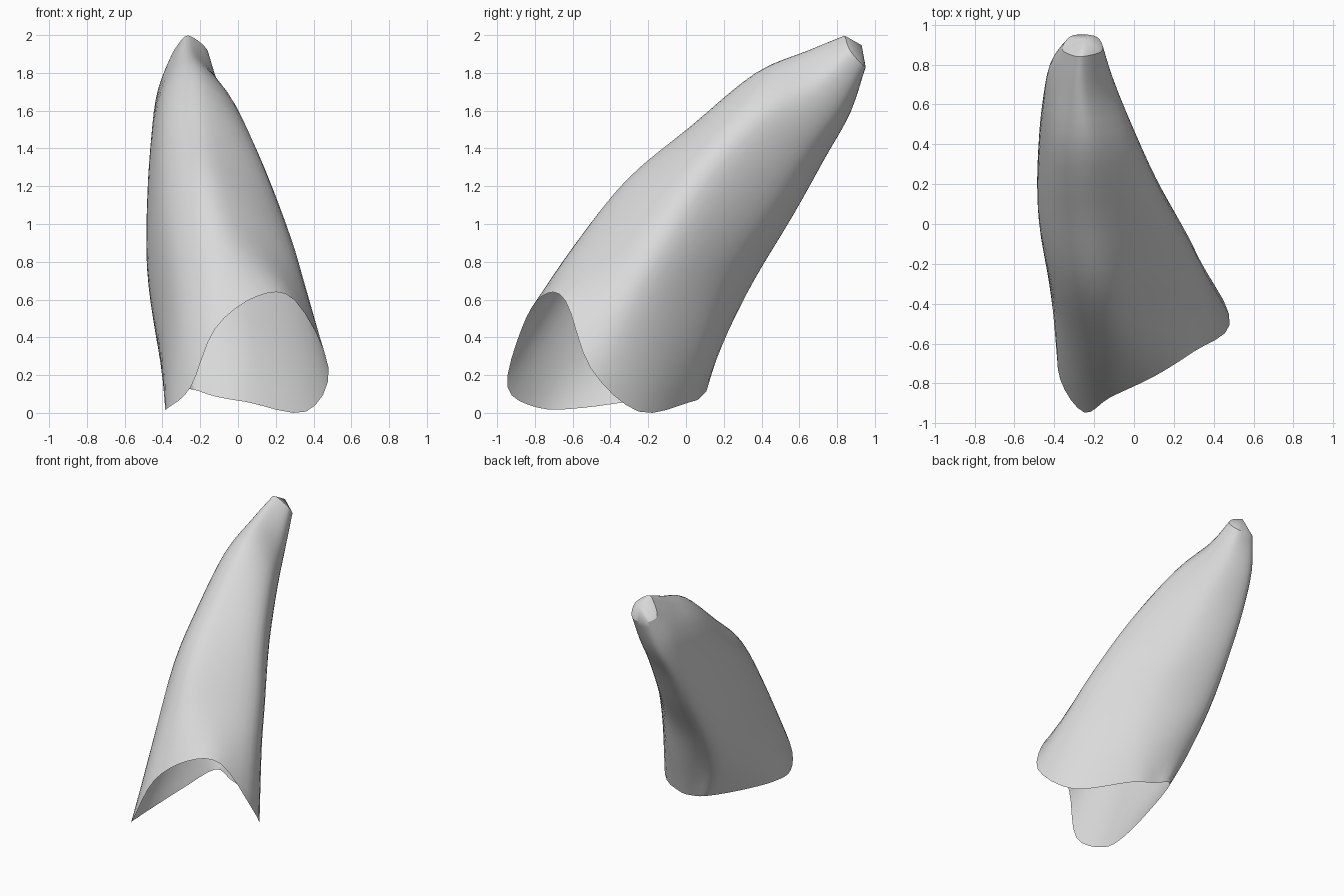
import bpy
import bmesh
from mathutils import Vector

cube = bpy.data.objects.get("Cube")
if cube:
    bpy.data.objects.remove(cube, do_unlink=True)

RING_STEPS = 48
LENGTH_STEPS = 4


def spline(a, b, c, d, t):
    """Point between b and c on a smooth curve through all four."""
    return 0.5 * (2 * b + (c - a) * t + (2 * a - 5 * b + 4 * c - d) * t ** 2
                  + (3 * b - a - 3 * c + d) * t ** 3)


def closed_ring(anchors):
    """Smooth closed loop through the anchors, always with the same point count."""
    points = [Vector(p) for p in anchors]
    count = len(points)
    per_side = RING_STEPS // count
    return [spline(points[i - 1], points[i], points[(i + 1) % count],
                   points[(i + 2) % count], step / per_side)
            for i in range(count) for step in range(per_side)]


def loft(rings):
    """Smooth rows of points running through the rings."""
    rows = []
    last = len(rings) - 1
    for k in range(last):
        before, after = max(k - 1, 0), min(k + 2, last)
        for step in range(LENGTH_STEPS):
            t = step / LENGTH_STEPS
            rows.append([spline(rings[before][i], rings[k][i], rings[k + 1][i],
                                rings[after][i], t) for i in range(RING_STEPS)])
    rows.append(rings[last])
    return rows


# Open rim: arched at the front, with a long prong at each side
rim = [(.1, -.765, .62), (.3, -.64, .6), (.48, -.505, .24), (.36, -.25, .01),
       (.05, .02, .06), (-.12, .08, .09), (-.26, .09, .13), (-.33, -.2, .08),
       (-.38, -.55, .03), (-.37, -.78, .03), (-.25, -.945, .14), (-.12, -.87, .45)]

# Sections up to the tip: upper front, +x ridge, back, -x back corner,
# -x wall, -x front
sections = [
    [(-.04, -.54, .94), (.36, -.29, .66), (.07, .09, .36),
     (-.35, .17, .38), (-.43, -.25, .42), (-.3, -.63, .62)],
    [(-.12, -.3, 1.24), (.28, -.13, .93), (.02, .22, .72),
     (-.4, .36, .72), (-.48, .05, .8), (-.37, -.27, 1.08)],
    [(-.17, .03, 1.52), (.14, .12, 1.3), (-.06, .44, 1.07),
     (-.41, .56, 1.05), (-.48, .3, 1.15), (-.39, .06, 1.4)],
    [(-.21, .37, 1.8), (0, .43, 1.6), (-.12, .64, 1.38),
     (-.4, .73, 1.35), (-.46, .55, 1.45), (-.39, .39, 1.69)],
    [(-.25, .65, 1.92), (-.1, .68, 1.74), (-.17, .82, 1.62),
     (-.36, .87, 1.6), (-.43, .76, 1.68), (-.36, .67, 1.84)],
    [(-.26, .84, 2), (-.16, .87, 1.92), (-.19, .94, 1.84),
     (-.31, .945, 1.84), (-.36, .88, 1.87), (-.32, .85, 1.95)],
]
apex = (-.24, .93, 1.95)

# Tapered hollow shell
bm = bmesh.new()
rows = [[bm.verts.new(p) for p in row]
        for row in loft([closed_ring(s) for s in [rim] + sections])]
for lower, upper in zip(rows, rows[1:]):
    for i in range(RING_STEPS):
        j = (i + 1) % RING_STEPS
        bm.faces.new((lower[i], lower[j], upper[j], upper[i]))

# Blunt tip
tip = bm.verts.new(apex)
for i in range(RING_STEPS):
    bm.faces.new((rows[-1][i - 1], rows[-1][i], tip))
bmesh.ops.recalc_face_normals(bm, faces=bm.faces[:])

# Rest the rim on the ground
ground = min(v.co.z for v in bm.verts)
bmesh.ops.translate(bm, verts=bm.verts[:], vec=(0, 0, -ground))

mesh = bpy.data.meshes.new("hollow_tooth_shell")
bm.to_mesh(mesh)
bm.free()
shell = bpy.data.objects.new("hollow_tooth_shell", mesh)
bpy.context.collection.objects.link(shell)

# Plain pale grey
grey = bpy.data.materials.new("pale_grey")
grey.use_nodes = True
colour = (0.7, 0.7, 0.7, 1)
grey.diffuse_color = colour
for node in grey.node_tree.nodes:
    if node.type == 'BSDF_PRINCIPLED':
        node.inputs["Base Color"].default_value = colour
mesh.materials.append(grey)

bpy.ops.object.select_all(action='DESELECT')
shell.select_set(True)
bpy.context.view_layer.objects.active = shell
bpy.ops.object.shade_smooth_by_angle()
